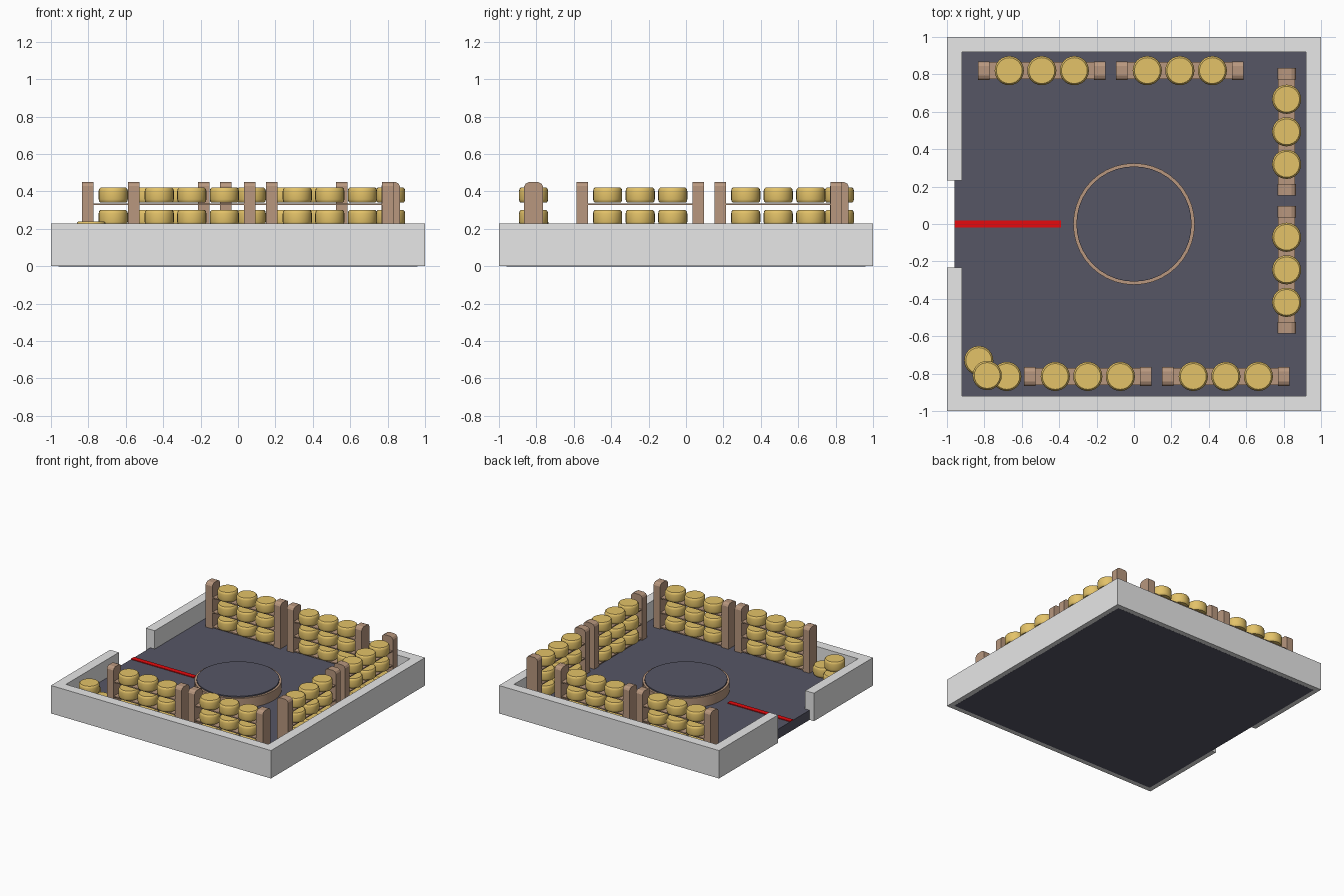
import bpy, bmesh, math
from mathutils import Matrix

if "Cube" in bpy.data.objects:
    bpy.data.objects.remove(bpy.data.objects["Cube"], do_unlink=True)


def material(name, rgb):
    m = bpy.data.materials.new(name)
    m.use_nodes = True
    m.diffuse_color = (*rgb, 1)
    m.node_tree.nodes["Principled BSDF"].inputs["Base Color"].default_value = (*rgb, 1)
    return m


STONE = material("pale grey stone", (0.8, 0.8, 0.8))
SLATE = material("dark slate", (0.092, 0.092, 0.13))
WOOD = material("brown wood", (0.48, 0.31, 0.21))
GOLD = material("barrel gold", (0.77, 0.54, 0.14))
RED = material("red stripe", (0.8, 0.003, 0.004))


def add(name, mesh, matrix=None):
    obj = bpy.data.objects.new(name, mesh)
    bpy.context.collection.objects.link(obj)
    if matrix is not None:
        obj.matrix_world = matrix
    return obj


def to_mesh(name, bm, mat):
    bmesh.ops.recalc_face_normals(bm, faces=bm.faces)
    mesh = bpy.data.meshes.new(name)
    bm.to_mesh(mesh)
    bm.free()
    mesh.materials.append(mat)
    return mesh


def prism(name, points, direction, mat):
    """Extrude a closed outline of 3D points along a direction."""
    bm = bmesh.new()
    face = bm.faces.new([bm.verts.new(p) for p in points])
    result = bmesh.ops.extrude_face_region(bm, geom=[face])
    verts = [v for v in result["geom"] if isinstance(v, bmesh.types.BMVert)]
    bmesh.ops.translate(bm, verts=verts, vec=direction)
    return to_mesh(name, bm, mat)


def box(name, x0, x1, y0, y1, z0, z1, mat):
    outline = [(x0, y0, z0), (x1, y0, z0), (x1, y1, z0), (x0, y1, z0)]
    return prism(name, outline, (0, 0, z1 - z0), mat)


def turned(name, profile, steps, mat):
    """Spin a radius/height profile about the vertical axis."""
    bm = bmesh.new()
    verts = [bm.verts.new((r, 0, z)) for r, z in profile]
    edges = [bm.edges.new(pair) for pair in zip(verts, verts[1:])]
    bmesh.ops.spin(bm, geom=verts + edges, axis=(0, 0, 1), cent=(0, 0, 0),
                   angle=math.tau, steps=steps, use_merge=True)
    bmesh.ops.remove_doubles(bm, verts=bm.verts, dist=0.0005)
    mesh = to_mesh(name, bm, mat)
    for p in mesh.polygons:
        p.use_smooth = True
    mesh.set_sharp_from_angle(angle=math.radians(35))
    return mesh


def mirrored(points):
    """Flip the second coordinate of a half outline."""
    return [(a, -b) for a, b in reversed(points)]


# Floor slab and surrounding wall with an entrance on one side
FLOOR = 0.08
add("floor", box("floor", -0.96, 0.96, -0.96, 0.96, 0, FLOOR, SLATE))
outer = [(-1, 0.233), (-1, 1), (1, 1)]
inner = [(0.92, 0.92), (-0.92, 0.92), (-0.92, 0.233)]
outline = outer + mirrored(outer) + mirrored(inner) + inner
add("outer_wall", prism("outer_wall", [(x, y, 0.0005) for x, y in outline],
                        (0, 0, 0.2295), STONE))

# Entrance stripe
add("entrance_stripe", box("entrance_stripe", -0.96, -0.39, -0.02, 0.02,
                           FLOOR, FLOOR + 0.006, RED))

# Round platform with wooden rim
add("platform_rim", turned("platform_rim", [(0, FLOOR), (0.325, FLOOR), (0.325, 0.16),
                                            (0, 0.16)], 40, WOOD))
add("platform_top", turned("platform_top", [(0, 0.15), (0.308, 0.15), (0.308, 0.17),
                                            (0, 0.17)], 40, SLATE))

# Shared parts of the barrel racks
barrel = turned("barrel", [(0, 0), (0.069, 0), (0.075, 0.006), (0.078, 0.018),
                           (0.078, 0.062), (0.075, 0.074), (0.069, 0.08), (0, 0.08)],
                24, GOLD)
edge = [(FLOOR, 0.05), (0.428, 0.05), (0.442, 0.042), (0.45, 0.026)]
post = prism("post", [(-0.03, y, z) for z, y in edge + mirrored(edge)], (0.06, 0, 0), WOOD)
shelf = box("shelf", -0.29, 0.29, -0.045, 0.045, -0.013, -0.004, WOOD)


def rack(name, x, y, turn):
    base = Matrix.Translation((x, y, 0)) @ Matrix.Rotation(turn, 4, "Z")
    for s in (-1, 1):
        add(name + "_post", post, base @ Matrix.Translation((0.31 * s, 0, 0)))
    for row in range(3):
        z = 0.1 + 0.12 * row
        add(name + "_shelf", shelf, base @ Matrix.Translation((0, 0, z)))
        for col in (-1, 0, 1):
            add(name + "_barrel", barrel, base @ Matrix.Translation((0.174 * col, 0, z)))


# Two racks along three sides
for c in (-0.493, 0.245):
    rack("back_rack", c, 0.82, 0)
    rack("front_rack", -c - 0.002, -0.815, 0)
    rack("left_rack", 0.816, -c, math.pi / 2)

# Loose barrels piled in the corner
for x, y, z in ((-0.83, -0.73, FLOOR), (-0.68, -0.815, FLOOR), (-0.785, -0.81, FLOOR + 0.08)):
    add("loose_barrel", barrel, Matrix.Translation((x, y, z)))
